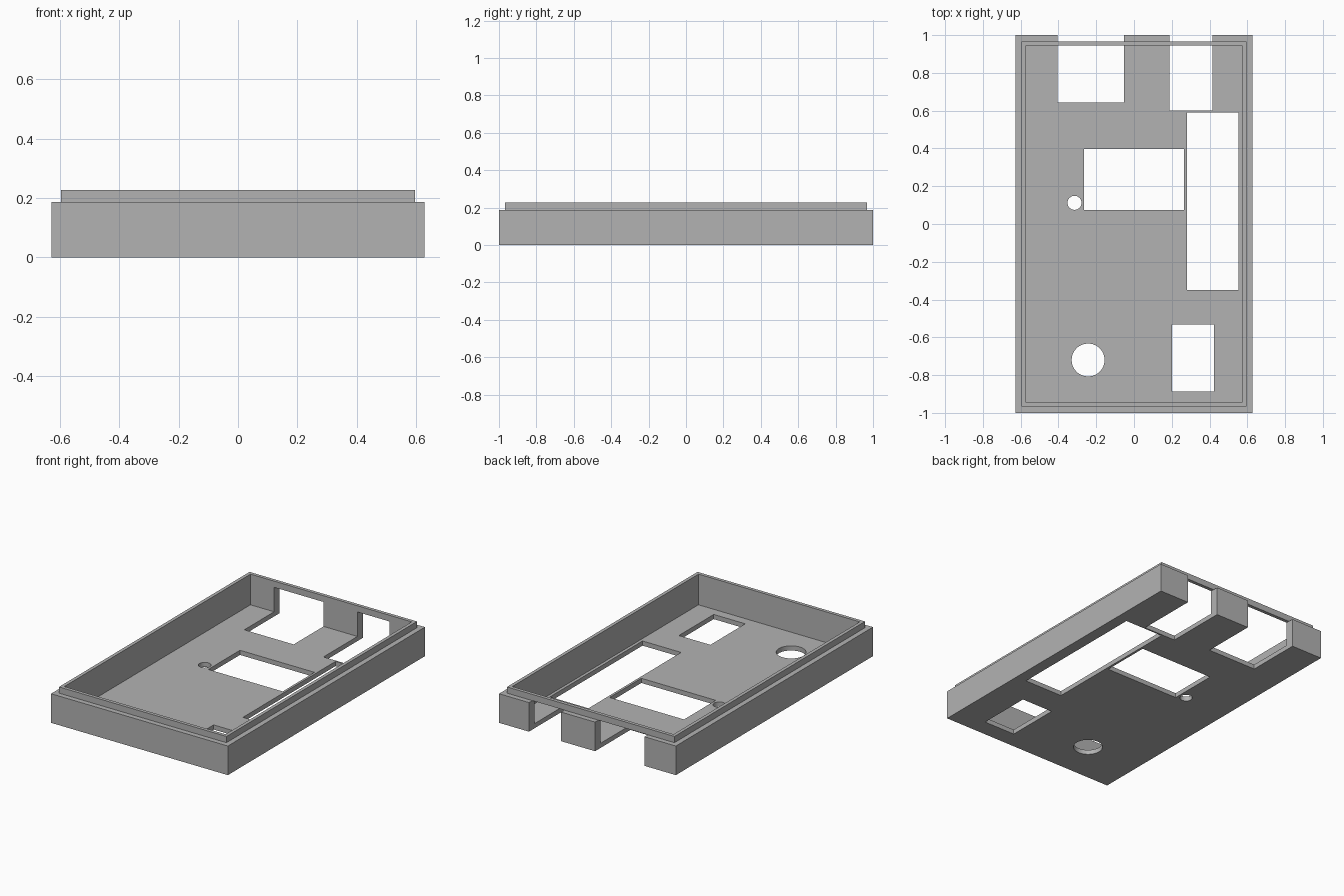
import bpy, bmesh, math
from mathutils import Matrix, Vector

cube = bpy.data.objects.get("Cube")
if cube:
    bpy.data.objects.remove(cube, do_unlink=True)

# Main dimensions
HALF_X, HALF_Y, WALL_TOP = 0.628, 1.0, 0.187
LIP_X, LIP_Y, LIP_TOP = 0.595, 0.967, 0.227
IN_X, IN_Y, FLOOR = 0.573, 0.945, 0.03
LOW, HIGH = -0.1, 0.4

grey = bpy.data.materials.new("plain grey")
grey.use_nodes = True
colour = (0.45, 0.45, 0.45, 1)
grey.diffuse_color = colour
grey.node_tree.nodes["Principled BSDF"].inputs["Base Color"].default_value = colour


def add_box(bm, x0, x1, y0, y1, z0, z1):
    size = Vector((x1 - x0, y1 - y0, z1 - z0))
    centre = Vector((x0 + x1, y0 + y1, z0 + z1)) / 2
    bmesh.ops.create_cube(bm, size=1, matrix=Matrix.Translation(centre) @ Matrix.Diagonal(size.to_4d()))


def add_cylinder(bm, x, y, radius):
    bmesh.ops.create_cone(bm, cap_ends=True, segments=64, radius1=radius, radius2=radius,
                          depth=HIGH - LOW, matrix=Matrix.Translation((x, y, (LOW + HIGH) / 2)))


def finish(bm, name):
    mesh = bpy.data.meshes.new(name)
    bm.to_mesh(mesh)
    bm.free()
    mesh.materials.append(grey)
    obj = bpy.data.objects.new(name, mesh)
    bpy.context.collection.objects.link(obj)
    return obj


def box(name, *limits):
    bm = bmesh.new()
    add_box(bm, *limits)
    return finish(bm, name)


def cut(obj, cutter):
    mod = obj.modifiers.new("cut", 'BOOLEAN')
    mod.operation, mod.solver, mod.object = 'DIFFERENCE', 'EXACT', cutter
    cutter.hide_render = True
    bpy.context.view_layer.objects.active = obj
    bpy.ops.object.modifier_apply(modifier=mod.name)


# Tray and the raised lip that sits on its walls
tray = box("tray", -HALF_X, HALF_X, -HALF_Y, HALF_Y, 0, WALL_TOP)
lip = box("lip", -LIP_X, LIP_X, -LIP_Y, LIP_Y, WALL_TOP, LIP_TOP)

# Inner cavity
cavity = box("cavity_cutter", -IN_X, IN_X, -IN_Y, IN_Y, FLOOR, HIGH)
cut(tray, cavity)
lip_opening = box("lip_cutter", -IN_X, IN_X, -IN_Y, IN_Y, LOW, HIGH)
cut(lip, lip_opening)

# Floor windows, back wall notches and round holes
bm = bmesh.new()
for x0, x1, y0, y1 in [
    (-0.405, -0.054, 0.642, 1.1),    # wide back notch
    (0.187, 0.416, 0.60, 1.1),       # narrow back notch
    (0.28, 0.554, -0.35, 0.59),      # long side window
    (-0.264, 0.265, 0.075, 0.397),   # middle window
    (0.2, 0.424, -0.887, -0.533),    # front window
]:
    add_box(bm, x0, x1, y0, y1, LOW, HIGH)
add_cylinder(bm, -0.243, -0.72, 0.087)
add_cylinder(bm, -0.315, 0.112, 0.037)
holes = finish(bm, "hole_cutter")
cut(tray, holes)

for cutter in (cavity, lip_opening, holes):
    bpy.data.objects.remove(cutter, do_unlink=True)

# Smooth round holes, crisp edges elsewhere
for obj in (tray, lip):
    bpy.ops.object.select_all(action='DESELECT')
    obj.select_set(True)
    bpy.context.view_layer.objects.active = obj
    bpy.ops.object.shade_smooth_by_angle(angle=math.radians(30))
